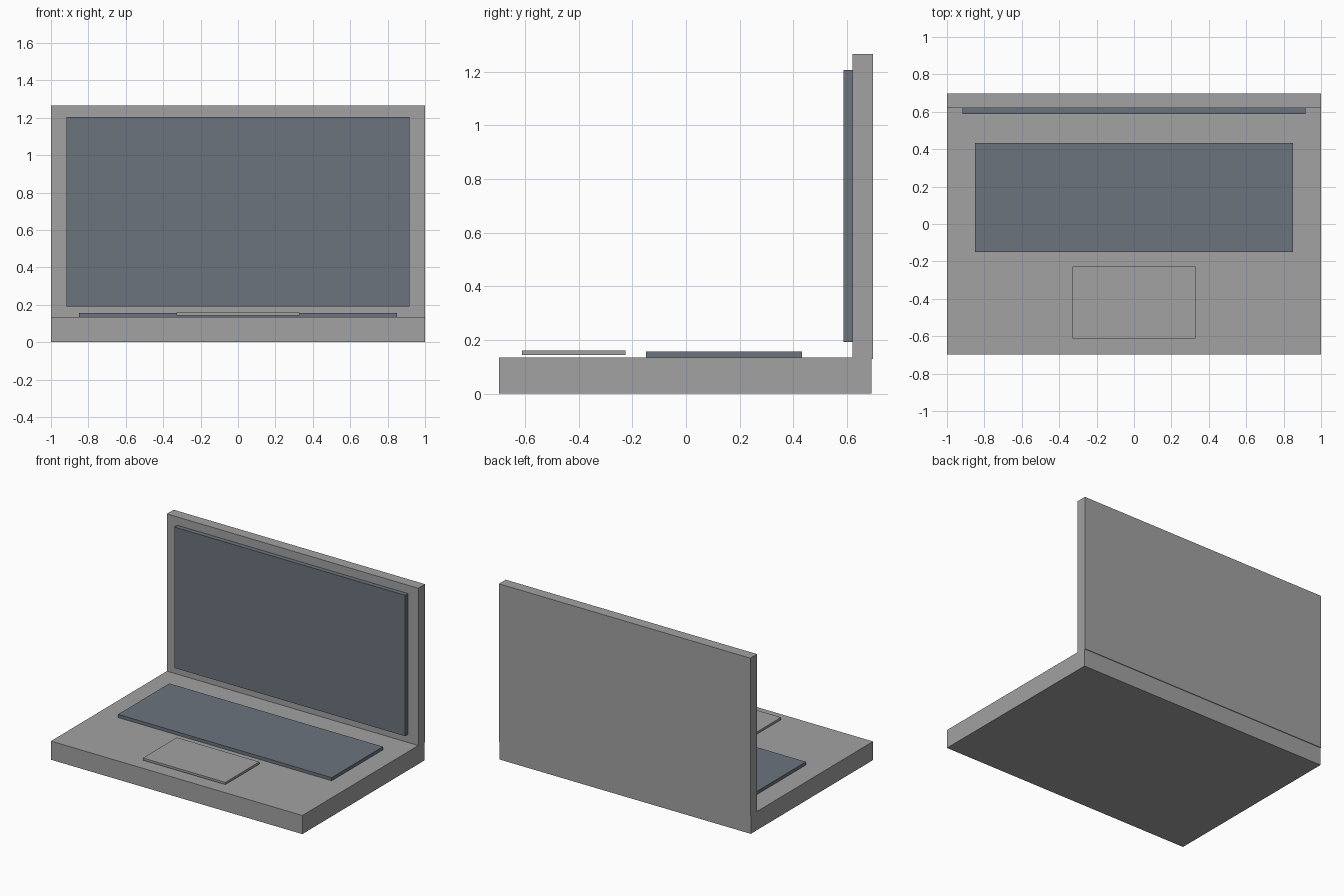
import bpy
import bmesh

default = bpy.data.objects.get("Cube")
if default:
    bpy.data.objects.remove(default, do_unlink=True)


def make_material(name, rgb):
    mat = bpy.data.materials.new(name)
    mat.use_nodes = True
    colour = (*rgb, 1.0)
    mat.diffuse_color = colour
    mat.node_tree.nodes["Principled BSDF"].inputs["Base Color"].default_value = colour
    return mat


def make_slab(name, half_width, y_range, z_range, mat):
    """Box centred on x, spanning the given depth and height."""
    bm = bmesh.new()
    bmesh.ops.create_cube(bm, size=1.0)
    sizes = (2 * half_width, y_range[1] - y_range[0], z_range[1] - z_range[0])
    centre = (0, sum(y_range) / 2, sum(z_range) / 2)
    bmesh.ops.scale(bm, vec=sizes, verts=bm.verts)
    bmesh.ops.translate(bm, vec=centre, verts=bm.verts)
    mesh = bpy.data.meshes.new(name)
    bm.to_mesh(mesh)
    bm.free()
    mesh.materials.append(mat)
    obj = bpy.data.objects.new(name, mesh)
    bpy.context.collection.objects.link(obj)
    return obj


casing = make_material("casing grey", (0.36, 0.36, 0.36))
panel = make_material("slate blue", (0.145, 0.175, 0.207))

# Casing: base and upright lid, whose back overhangs the base slightly
make_slab("base", 1.0, (-0.697, 0.692), (0, 0.134), casing)
make_slab("lid", 1.0, (0.62, 0.697), (0.128, 1.265), casing)

# Raised panels
make_slab("screen", 0.918, (0.587, 0.63), (0.192, 1.205), panel)
make_slab("keyboard", 0.85, (-0.149, 0.433), (0.125, 0.157), panel)

# Touchpad hovers just above the base
make_slab("touchpad", 0.328, (-0.612, -0.226), (0.144, 0.16), casing)
